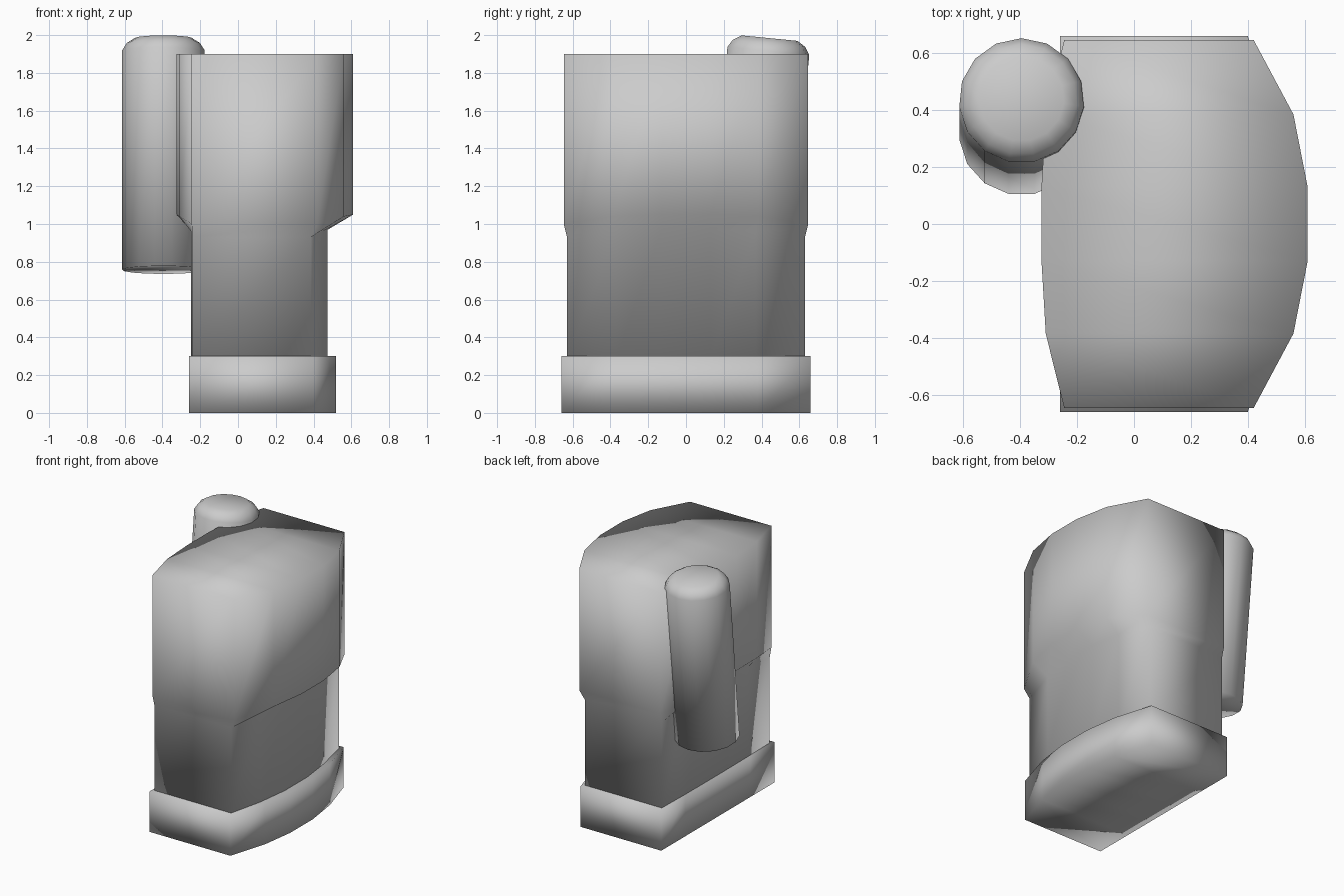
import bpy, bmesh
from math import sin, cos, pi, radians
from mathutils import Matrix, Vector

if "Cube" in bpy.data.objects:
    bpy.data.objects.remove(bpy.data.objects["Cube"])


def finish(name, bm):
    bmesh.ops.recalc_face_normals(bm, faces=bm.faces[:])
    me = bpy.data.meshes.new(name)
    bm.to_mesh(me)
    bm.free()
    me.polygons.foreach_set("use_smooth", [True] * len(me.polygons))
    ob = bpy.data.objects.new(name, me)
    bpy.context.collection.objects.link(ob)
    return ob


def bridge(bm, a, b):
    n = len(a)
    for i in range(n):
        bm.faces.new((a[i], a[(i + 1) % n], b[(i + 1) % n], b[i]))


def section(right, left, ys, zs):
    """Ring of 12 points, mirrored front to back; lists run from corner to middle."""
    half = list(zip(right, ys, zs))
    r = [(x, -y, z) for x, y, z in half] + [(x, y, z) for x, y, z in reversed(half)]
    half = list(zip(left, ys, zs))
    l = [(x, y, z) for x, y, z in half] + [(x, -y, z) for x, y, z in reversed(half)]
    return r + l


def loft(name, sections):
    bm = bmesh.new()
    rings = [[bm.verts.new(p) for p in s] for s in sections]
    for a, b in zip(rings, rings[1:]):
        bridge(bm, a, b)
    # caps made of strips running across the block
    for ring in (rings[0], rings[-1]):
        for i in range(5):
            bm.faces.new((ring[i], ring[i + 1], ring[10 - i], ring[11 - i]))
    return finish(name, bm)


# low plinth with a bowed right side
base_r, base_l, base_y = (0.40, 0.485, 0.52), (-0.26,) * 3, (0.66, 0.38, 0.13)
loft("base", [section(base_r, base_l, base_y, (z,) * 3) for z in (0, 0.3)])

# main block: narrow lower part flaring into a wider upper part
low_r, low_l, low_y = (0.385, 0.445, 0.475), (-0.243, -0.248, -0.25), (0.63, 0.37, 0.13)
up_r, up_l, up_y = (0.42, 0.56, 0.61), (-0.245, -0.31, -0.325), (0.647, 0.385, 0.13)
loft("main_block", [
    section(low_r, low_l, low_y, (0.28,) * 3),
    section(low_r, low_l, low_y, (0.93, 0.96, 0.97)),
    section(up_r, up_l, up_y, (1.0, 1.04, 1.05)),
    section(up_r, up_l, up_y, (1.9,) * 3),
])

# leaning rounded canister at the back left
SIDES = 15
bm = bmesh.new()
rings = []
for r, h in ((0.22, 0), (0.22, 1.165), (0.195, 1.205), (0.15, 1.233)):
    rings.append([bm.verts.new((r * cos(pi / 2 + 2 * pi * i / SIDES),
                                r * sin(pi / 2 + 2 * pi * i / SIDES), h))
                  for i in range(SIDES)])
for a, b in zip(rings, rings[1:]):
    bridge(bm, a, b)
bm.faces.new(rings[0])
bm.faces.new(rings[-1])
bm.transform(Matrix.Translation(Vector((-0.395, 0.32, 0.757))) @ Matrix.Rotation(radians(-5.6), 4, 'X'))
finish("canister", bm)
